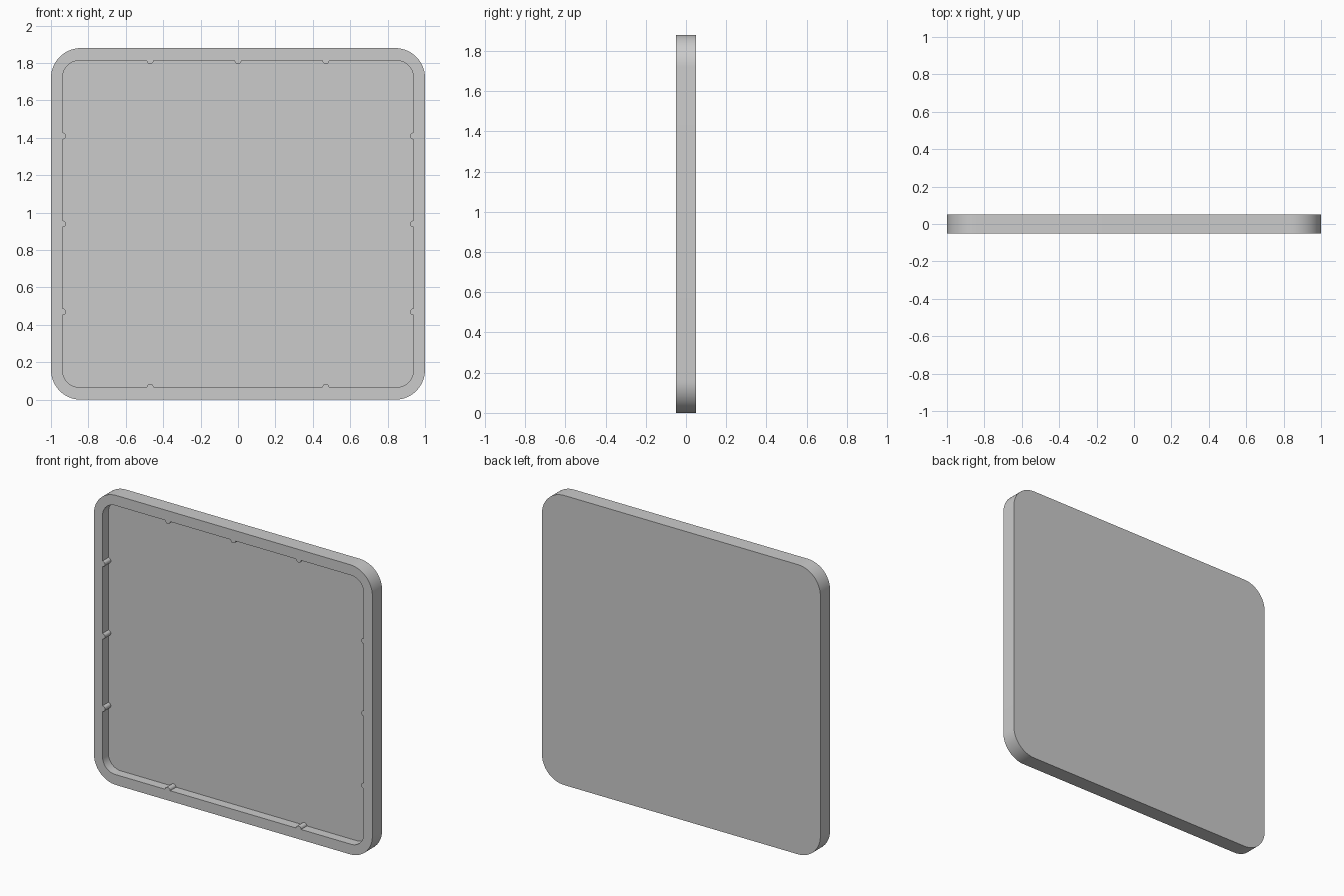
import bpy
import bmesh
from math import cos, sin, pi
from mathutils import Vector

cube = bpy.data.objects.get("Cube")
if cube:
    bpy.data.objects.remove(cube)

WIDTH, HEIGHT, DEPTH = 2.0, 1.88, 0.1
MID = HEIGHT / 2
FRONT, BACK = -DEPTH / 2, DEPTH / 2
FLOOR = 0.01
RIB = 0.018


def arc(cx, cz, radius, start, sweep, steps):
    return [(cx + radius * cos(start + sweep * i / steps),
             cz + radius * sin(start + sweep * i / steps))
            for i in range(steps + 1)]


def outline(half_w, half_h, radius, ribs=((), (), (), ())):
    """Rounded rectangle, counterclockwise, with half-round ribs on each side.
    Sides run right, top, left, bottom; ribs are offsets along the walk."""
    points = []
    corners = ((1, -1), (1, 1), (-1, 1), (-1, -1))
    for side, (sx, sz) in enumerate(corners):
        walk = (side + 1) * pi / 2
        points += arc(sx * (half_w - radius), MID + sz * (half_h - radius),
                      radius, walk - pi, pi / 2, 14)
        reach = half_w if side % 2 == 0 else half_h
        for t in ribs[side]:
            x = t * cos(walk) + reach * sin(walk)
            z = MID + t * sin(walk) - reach * cos(walk)
            points += arc(x, z, RIB, walk + pi, -pi, 10)
    return points


bm = bmesh.new()


def ring(points, y):
    verts = [bm.verts.new((x, y, z)) for x, z in points]
    return verts


def wall(a, b):
    for i in range(len(a)):
        j = (i + 1) % len(a)
        bm.faces.new((a[i], a[j], b[j], b[i]))


# Outer shell and ribbed recess
three = (-0.47, 0, 0.47)
outer = outline(WIDTH / 2, MID, 0.16)
inner = outline(0.938, 0.873, 0.09, (three, three, three, (-0.47, 0.47)))

outer_front, outer_back = ring(outer, FRONT), ring(outer, BACK)
inner_front, inner_floor = ring(inner, FRONT), ring(inner, FLOOR)
wall(outer_front, outer_back)
wall(inner_front, inner_floor)
bm.faces.new(outer_back)
bm.faces.new(inner_floor)

# Flat front rim between the two outlines
rim_edges = [bm.edges.get((loop[i - 1], loop[i]))
             for loop in (outer_front, inner_front) for i in range(len(loop))]
bmesh.ops.triangle_fill(bm, edges=rim_edges, use_beauty=True,
                        normal=Vector((0, -1, 0)))
bmesh.ops.recalc_face_normals(bm, faces=bm.faces)

mesh = bpy.data.meshes.new("tray_panel")
bm.to_mesh(mesh)
bm.free()
panel = bpy.data.objects.new("tray_panel", mesh)
bpy.context.collection.objects.link(panel)

# Plain grey
grey = bpy.data.materials.new("light_grey")
grey.use_nodes = True
colour = (0.6, 0.6, 0.6, 1)
grey.diffuse_color = colour
grey.node_tree.nodes["Principled BSDF"].inputs["Base Color"].default_value = colour
mesh.materials.append(grey)

bpy.ops.object.select_all(action='DESELECT')
panel.select_set(True)
bpy.context.view_layer.objects.active = panel
bpy.ops.object.shade_smooth_by_angle()
